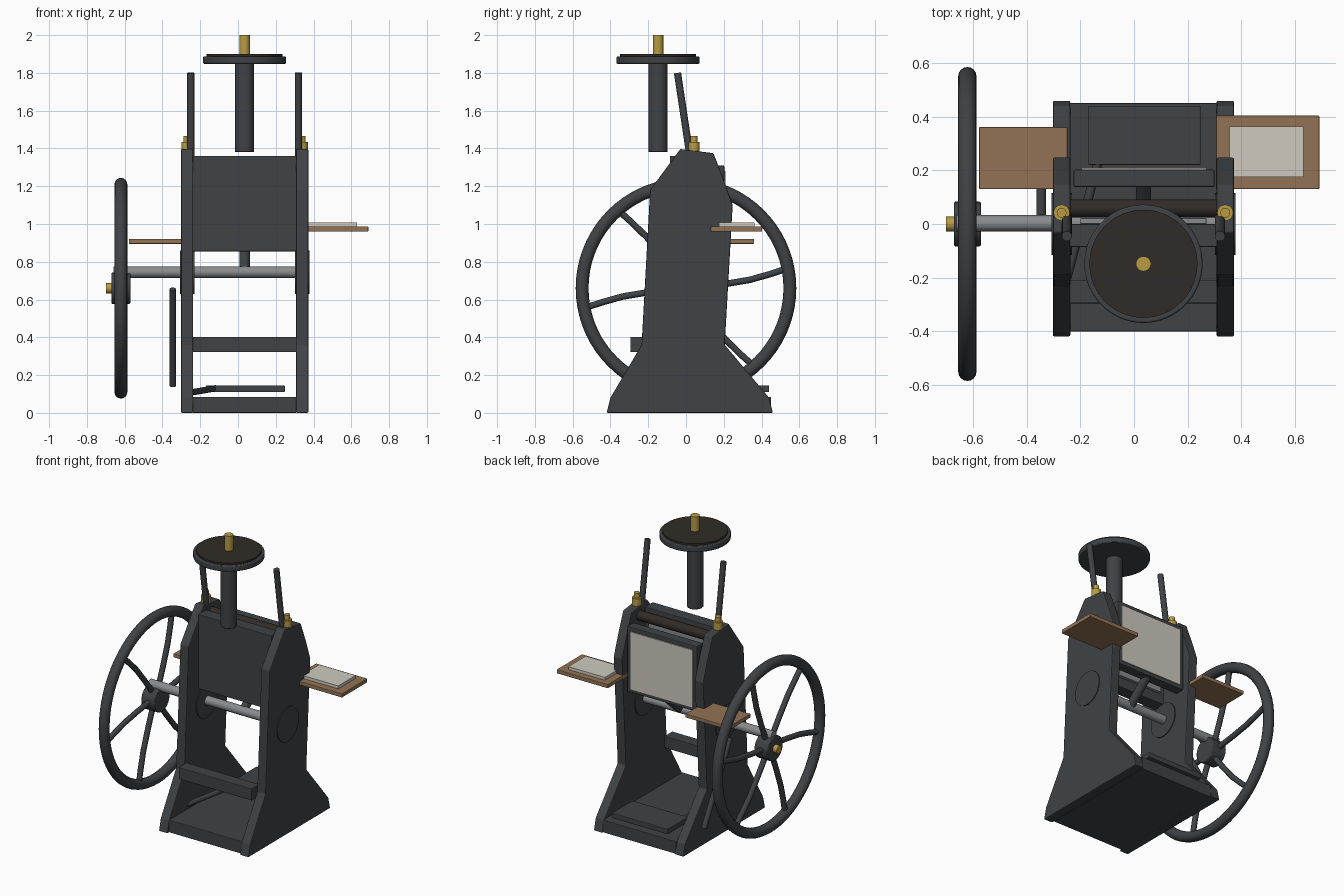
import bpy, math
from mathutils import Vector

if "Cube" in bpy.data.objects:
    bpy.data.objects.remove(bpy.data.objects["Cube"])

CX = 0.035  # centre line of the press body


def mat(name, r, g, b):
    m = bpy.data.materials.new(name)
    m.diffuse_color = (r, g, b, 1)
    m.use_nodes = True
    m.node_tree.nodes["Principled BSDF"].inputs["Base Color"].default_value = m.diffuse_color
    return m


IRON = mat("cast_iron", 0.05, 0.055, 0.06)
STEEL = mat("steel", 0.25, 0.26, 0.27)
BRASS = mat("brass", 0.48, 0.33, 0.06)
WOOD = mat("wood", 0.29, 0.17, 0.09)
PAPER = mat("paper", 0.62, 0.59, 0.53)
INK = mat("ink", 0.03, 0.024, 0.02)


def finish(o, name, m, bevel=0.0):
    o.name = name
    o.data.materials.clear()
    o.data.materials.append(m)
    if bevel:
        b = o.modifiers.new("bevel", 'BEVEL')
        b.width = bevel
        b.segments = 2
        b.limit_method = 'ANGLE'
    return o


def box(name, lo, hi, m, bevel=0.004):
    mid = [(a + b) / 2 for a, b in zip(lo, hi)]
    bpy.ops.mesh.primitive_cube_add(size=1, location=mid)
    o = bpy.context.object
    o.scale = [b - a for a, b in zip(lo, hi)]
    bpy.ops.object.transform_apply(location=False, rotation=False, scale=True)
    return finish(o, name, m, bevel)


def rod(name, a, b, r, m, verts=32, bevel=0.0):
    a, b = Vector(a), Vector(b)
    d = b - a
    bpy.ops.mesh.primitive_cylinder_add(vertices=verts, radius=r, depth=d.length, location=(a + b) / 2)
    o = bpy.context.object
    o.rotation_euler = d.to_track_quat('Z', 'Y').to_euler()
    bpy.ops.object.shade_smooth_by_angle()
    return finish(o, name, m, bevel)


# Side frames, brass oilers, roller arms and shaft bosses
profile = [(-0.42, 0), (0.46, 0), (0.44, 0.08), (0.205, 0.36), (0.247, 1.10), (0.20, 1.235),
           (0.145, 1.375), (-0.03, 1.397), (-0.19, 1.18), (-0.235, 0.36), (-0.40, 0.08)]
n = len(profile)
for side, s in (("left", -1), ("right", 1)):
    xi, xo = CX + s * 0.272, CX + s * 0.337
    xm = (xi + xo) / 2
    verts = [(x, y, z) for x in (xi, xo) for y, z in profile]
    faces = [tuple(range(n)), tuple(range(2 * n - 1, n - 1, -1))]
    faces += [((i + 1) % n, i, i + n, (i + 1) % n + n) for i in range(n)]
    if s > 0:
        faces = [f[::-1] for f in faces]
    me = bpy.data.meshes.new("side_frame")
    me.from_pydata(verts, [], faces)
    o = bpy.data.objects.new("side_frame", me)
    bpy.context.collection.objects.link(o)
    bpy.context.view_layer.objects.active = o
    finish(o, side + "_side_frame", IRON, 0.006)
    rod(side + "_shaft_boss", (xm - 0.038, 0, 0.745), (xm + 0.038, 0, 0.745), 0.115, IRON, 40)
    rod(side + "_oiler_base", (xm, 0.042, 1.37), (xm, 0.042, 1.435), 0.03, BRASS, 24)
    rod(side + "_oiler_cap", (xm, 0.042, 1.43), (xm, 0.042, 1.467), 0.018, BRASS, 24)
    rod(side + "_roller_arm", (CX + s * 0.285, 0.03, 1.30), (CX + s * 0.285, -0.045, 1.80), 0.019, IRON, 20)

# Base and cross brace
box("base_plate", (-0.24, -0.40, 0.0), (0.31, 0.45, 0.085), IRON)
box("cross_brace", (-0.24, -0.295, 0.322), (0.31, -0.21, 0.402), IRON)

# Treadle with its arm and connecting rod
box("treadle", (-0.17, 0.22, 0.11), (0.248, 0.44, 0.146), IRON)
rod("treadle_arm", (-0.25, -0.20, 0.108), (-0.12, 0.28, 0.13), 0.017, IRON, 16)
rod("treadle_rod", (-0.345, 0.30, 0.145), (-0.345, 0.02, 0.655), 0.018, IRON, 16)

# Type bed, chase and ink roller
box("type_bed", (-0.24, -0.085, 0.855), (0.31, 0.0, 1.36), IRON)
box("chase", (-0.20, 0.0, 0.92), (0.27, 0.022, 1.30), STEEL)
rod("ink_roller", (-0.24, 0.058, 1.325), (0.31, 0.058, 1.325), 0.033, INK)

# Platen, its sheet and support arm
box("platen", (-0.225, 0.137, 0.865), (0.30, 0.203, 1.31), IRON, 0.006)
box("platen_sheet", (-0.195, 0.20, 0.89), (0.27, 0.209, 1.28), PAPER, 0)
rod("platen_arm", (CX, 0.01, 0.745), (CX, 0.185, 0.90), 0.028, IRON, 24)

# Feed and delivery boards
box("feed_board", (0.305, 0.13, 0.96), (0.69, 0.403, 0.987), WOOD)
box("paper_stack", (0.355, 0.175, 0.985), (0.63, 0.363, 1.007), PAPER, 0)
box("delivery_board", (-0.577, 0.13, 0.895), (-0.248, 0.361, 0.921), WOOD)

# Ink disc on its column
rod("disc_column", (CX, -0.148, 1.38), (CX, -0.148, 1.86), 0.051, IRON, 32, 0.005)
rod("disc_rim", (CX, -0.148, 1.848), (CX, -0.148, 1.887), 0.22, IRON, 64, 0.006)
rod("ink_disc", (CX, -0.148, 1.88), (CX, -0.148, 1.899), 0.201, INK, 64)
rod("disc_pin", (CX, -0.148, 1.89), (CX, -0.148, 2.0), 0.028, BRASS)

# Main shaft
rod("main_shaft", (-0.66, 0.003, 0.745), (0.32, 0.003, 0.745), 0.03, STEEL)

# Flywheel: rim, hub, cap and curved spokes
WX, WZ = -0.62, 0.66
bpy.ops.mesh.primitive_torus_add(major_radius=0.55, minor_radius=0.034, major_segments=72,
                                 minor_segments=16, location=(WX, 0, WZ),
                                 rotation=(0, math.pi / 2, 0))
bpy.ops.object.shade_smooth_by_angle()
finish(bpy.context.object, "flywheel_rim", IRON)
rod("flywheel_hub", (WX - 0.05, 0, WZ), (WX + 0.05, 0, WZ), 0.083, IRON, 40, 0.005)
rod("flywheel_cap", (-0.70, 0, WZ), (-0.66, 0, WZ), 0.027, BRASS, 24)
cu = bpy.data.curves.new("flywheel_spokes", 'CURVE')
cu.dimensions = '3D'
cu.bevel_depth = 0.018
cu.bevel_resolution = 3
for k in range(6):
    sp = cu.splines.new('POLY')
    pts = [(0.06, 2), (0.2, 6), (0.34, 7.5), (0.45, 9.5), (0.545, 11)]
    sp.points.add(len(pts) - 1)
    for p, (r, deg) in zip(sp.points, pts):
        a = math.radians(deg + 60 * k)
        p.co = (WX, r * math.cos(a), WZ + r * math.sin(a), 1)
spokes = bpy.data.objects.new("flywheel_spokes", cu)
bpy.context.collection.objects.link(spokes)
finish(spokes, "flywheel_spokes", IRON)
